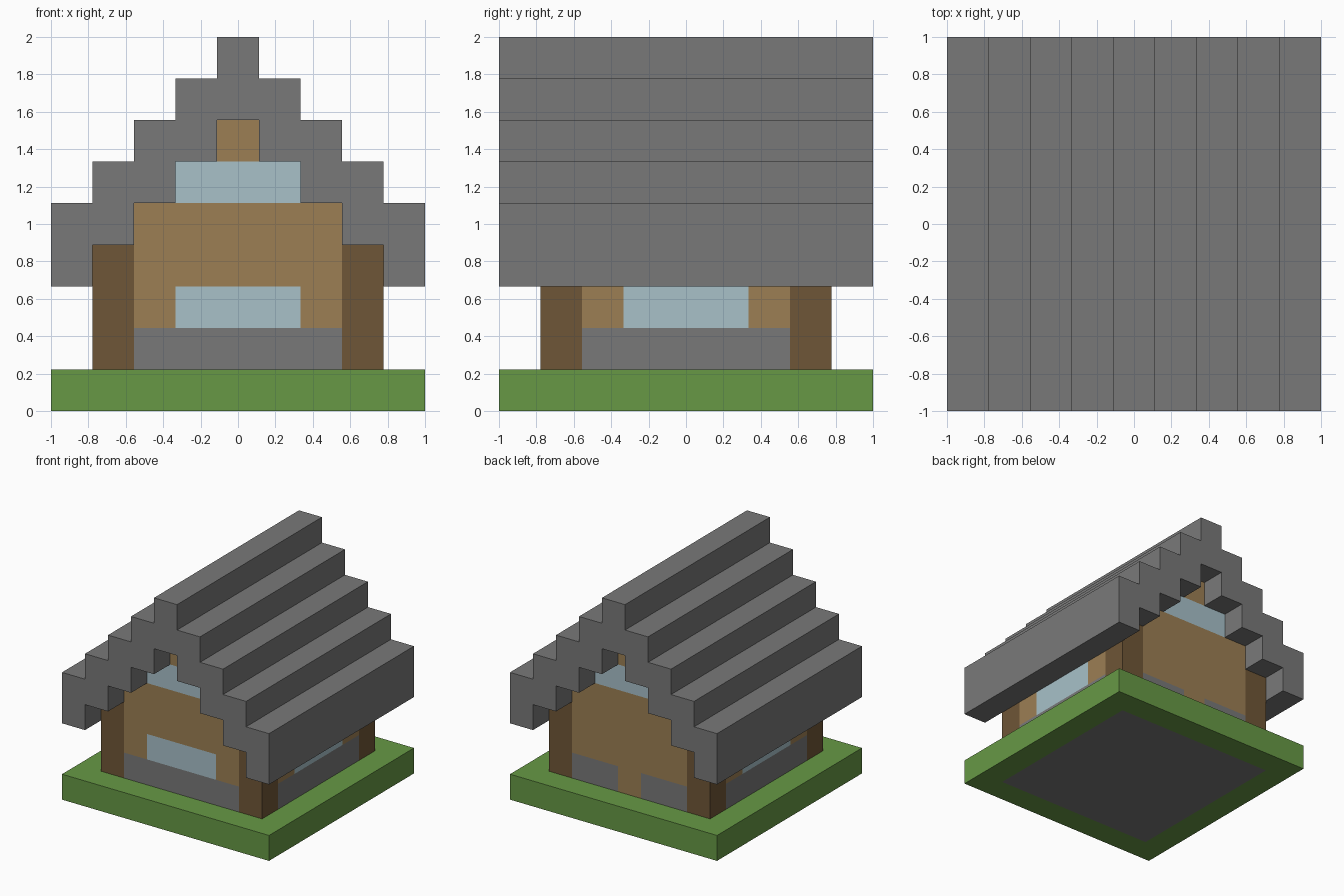
import bpy
import bmesh
from mathutils import Matrix, Vector

cube = bpy.data.objects.get("Cube")
if cube:
    bpy.data.objects.remove(cube, do_unlink=True)

U = 2 / 9  # edge of one building block; all sizes below are in blocks


def material(name, rgb):
    linear = [((c / 255 + 0.055) / 1.055) ** 2.4 for c in rgb] + [1]
    m = bpy.data.materials.new(name)
    m.use_nodes = True
    m.diffuse_color = linear
    m.node_tree.nodes["Principled BSDF"].inputs["Base Color"].default_value = linear
    return m


grass = material("grass_green", (103, 153, 69))
stone = material("stone_grey", (121, 121, 121))
planks = material("plank_brown", (156, 127, 84))
timber = material("timber_dark_brown", (111, 86, 55))
glass = material("glass_pale_blue", (168, 193, 201))


def add_box(bm, lo, hi):
    lo, hi = Vector(lo), Vector(hi)
    place = Matrix.Translation((lo + hi) / 2) @ Matrix.Diagonal((*(hi - lo), 1))
    bmesh.ops.create_cube(bm, size=1, matrix=place)


def finish(bm, name, materials):
    bmesh.ops.scale(bm, vec=(U, U, U), verts=bm.verts)
    mesh = bpy.data.meshes.new(name)
    bm.to_mesh(mesh)
    bm.free()
    for m in materials:
        mesh.materials.append(m)
    obj = bpy.data.objects.new(name, mesh)
    bpy.context.collection.objects.link(obj)


# Lawn slab with the stone floor showing underneath
bm = bmesh.new()
add_box(bm, (-4.5, -4.5, 0), (4.5, 4.5, 1))
bm.normal_update()
under = [f for f in bm.faces if f.normal.z < -0.5]
bmesh.ops.inset_region(bm, faces=under, thickness=1, use_even_offset=True)
for f in under:
    f.material_index = 1
finish(bm, "lawn_base", [grass, stone])

# House walls: stacked tiers stepping in towards the gable
bm = bmesh.new()
for half, z0, z1 in ((3.5, 1, 4), (2.5, 4, 5), (1.5, 5, 6), (0.5, 6, 7)):
    add_box(bm, (-half, -3.5, z0), (half, 3.5, z1))
bm.normal_update()
covered = [f for f in bm.faces if abs(f.normal.z) > 0.5]
bmesh.ops.delete(bm, geom=covered, context='FACES')

# Cut the walls along post, window and door edges
cuts = [((0, 0, z), (0, 0, 1)) for z in (2, 3)]
for d in (0.5, 1.5, 2.5):
    for s in (-d, d):
        cuts += [((s, 0, 0), (1, 0, 0)), ((0, s, 0), (0, 1, 0))]
for co, no in cuts:
    geom = bm.verts[:] + bm.edges[:] + bm.faces[:]
    bmesh.ops.bisect_plane(bm, geom=geom, dist=0.0001, plane_co=co, plane_no=no)
bm.normal_update()

PLANKS, TIMBER, STONE, GLASS = range(4)


def wall_colour(f):
    c, n = f.calc_center_median(), f.normal
    gable, back = abs(n.y) > 0.5, n.y > 0.5
    across = abs(c.x if gable else c.y)
    if across > 2.5:
        return TIMBER  # corner posts
    if c.z < 2:
        return PLANKS if back and across < 0.5 else STONE  # door in footing
    if c.z < 3 and across < 1.5 and not back:
        return GLASS  # ground floor windows
    if gable and 5 < c.z < 6:
        return GLASS  # attic windows
    return PLANKS


for f in bm.faces:
    f.material_index = wall_colour(f)
finish(bm, "house_walls", [planks, timber, stone, glass])

# Stepped roof: an outline of stairs extruded from front to back
upper, lower = [], []
for i in range(9):
    x, top = i - 4.5, 9 - abs(i - 4)
    upper += [(x, top), (x + 1, top)]
    lower += [(x, top - 2), (x + 1, top - 2)]
bm = bmesh.new()
outline = [bm.verts.new((x, -4.5, z)) for x, z in upper + lower[::-1]]
front = bm.faces.new(outline)
result = bmesh.ops.extrude_face_region(bm, geom=[front], use_keep_orig=True)
moved = [g for g in result["geom"] if isinstance(g, bmesh.types.BMVert)]
bmesh.ops.translate(bm, verts=moved, vec=(0, 9, 0))
bmesh.ops.recalc_face_normals(bm, faces=bm.faces)
finish(bm, "stepped_roof", [stone])
